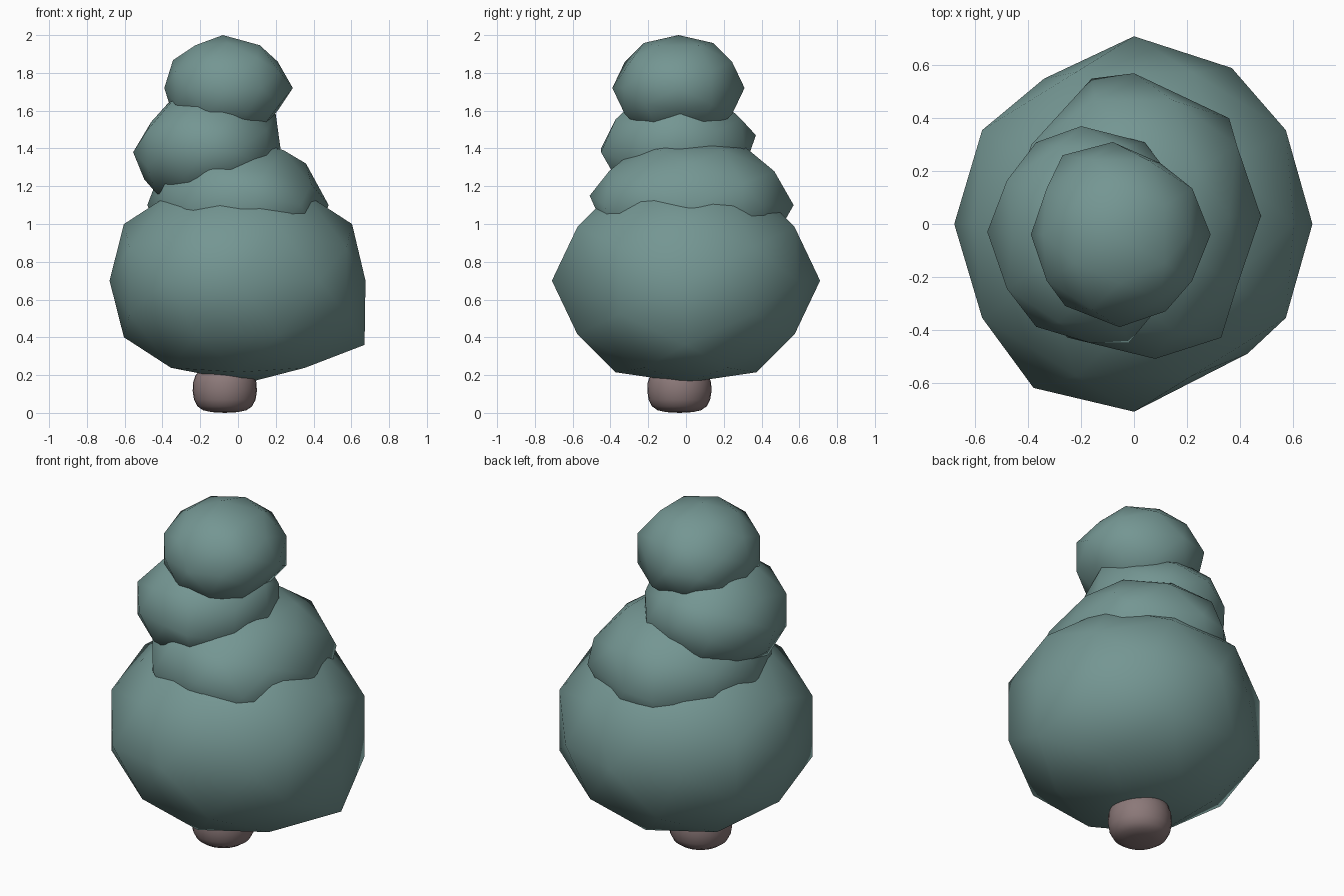
import bpy, bmesh, math
from mathutils import Vector

if "Cube" in bpy.data.objects:
    bpy.data.objects.remove(bpy.data.objects["Cube"])


def material(name, rgb):
    m = bpy.data.materials.new(name)
    m.diffuse_color = (*rgb, 1)
    m.use_nodes = True
    m.node_tree.nodes["Principled BSDF"].inputs["Base Color"].default_value = m.diffuse_color
    return m


def finish(bm, name, mat):
    bmesh.ops.recalc_face_normals(bm, faces=bm.faces)
    for f in bm.faces:
        f.smooth = True
    me = bpy.data.meshes.new(name)
    bm.to_mesh(me)
    bm.free()
    me.materials.append(mat)
    ob = bpy.data.objects.new(name, me)
    bpy.context.collection.objects.link(ob)
    return ob


def ico_points():
    """Axis-aligned icosahedron corners plus their edge midpoints on the unit sphere."""
    g = (1 + math.sqrt(5)) / 2
    corners = []
    for a in (-1, 1):
        for b in (-g, g):
            corners += [Vector((a, b, 0)), Vector((0, a, b)), Vector((b, 0, a))]
    mids = [p + q for i, p in enumerate(corners) for q in corners[:i]
            if (p - q).length < 2.1]
    return [p.normalized() for p in corners + mids]


def clump(name, centre, radii, pulls):
    """Lumpy foliage ball: squashed icosphere with a few vertices pulled."""
    bm = bmesh.new()
    for p in ico_points():
        bm.verts.new(p)
    bmesh.ops.convex_hull(bm, input=bm.verts)
    for v in bm.verts:
        v.co = Vector(centre) + Vector([a * r for a, r in zip(v.co, radii)])
    start = [(v, v.co.copy()) for v in bm.verts]
    for p in pulls:
        p = Vector(p)
        min(start, key=lambda s: (s[1] - p).length)[0].co = p
    return finish(bm, name, leaf)


leaf = material("grey teal foliage", (0.175, 0.305, 0.29))
bark = material("mauve brown bark", (0.26, 0.19, 0.19))

# Foliage, bottom to top
clump("foliage_base", (0, 0, 0.7), (0.71, 0.71, 0.57),
      [(-0.68, 0, 0.7), (0.675, 0, 0.7), (-0.34, 0.55, 0.7), (0.37, 0.59, 0.7),
       (-0.38, -0.62, 0.7), (0.43, -0.49, 0.7), (0.67, 0, 0.36),
       (0.05, 0, 0.16)])
clump("foliage_lower", (0, 0.03, 1.1), (0.48, 0.54, 0.36),
      [(0.15, 0.57, 1.03), (-0.16, 0.55, 1.08), (0.36, 0.4, 1.1),
       (0.08, -0.51, 1.15), (0.33, -0.43, 1.1), (0.36, 0.03, 1.32)])
clump("foliage_middle", (-0.165, -0.04, 1.4), (0.39, 0.41, 0.31),
      [(-0.43, -0.15, 1.16), (-0.34, -0.15, 1.66), (-0.02, -0.45, 1.38),
       (-0.2, 0.37, 1.47), (-0.46, -0.04, 1.54), (0.2, -0.03, 1.58),
       (-0.555, -0.03, 1.38)])
clump("foliage_top", (-0.055, -0.04, 1.72), (0.34, 0.35, 0.28),
      [(0.1, -0.28, 1.88), (-0.08, 0.31, 1.72), (-0.27, 0.26, 1.72),
       (-0.39, -0.04, 1.72), (-0.26, -0.31, 1.72), (0.12, -0.33, 1.72),
       (0.1, 0.23, 1.72), (0.29, -0.04, 1.72), (0.21, -0.04, 1.86),
       (-0.08, -0.04, 2.0), (0.21, -0.04, 1.6)])

# Short rounded trunk, lathed
bm = bmesh.new()
profile = [(0, 0), (0.07, 0.004), (0.115, 0.014), (0.145, 0.035), (0.163, 0.07),
           (0.17, 0.115), (0.168, 0.16), (0.155, 0.2), (0.12, 0.235), (0, 0.25)]
pts = [bm.verts.new((r, 0, z)) for r, z in profile]
edges = [bm.edges.new(e) for e in zip(pts, pts[1:])]
bmesh.ops.spin(bm, geom=pts + edges, cent=(0, 0, 0), axis=(0, 0, 1),
               angle=math.tau, steps=28)
bmesh.ops.remove_doubles(bm, verts=bm.verts, dist=1e-4)
bmesh.ops.translate(bm, verts=bm.verts, vec=(-0.07, -0.035, 0))
finish(bm, "trunk", bark)
